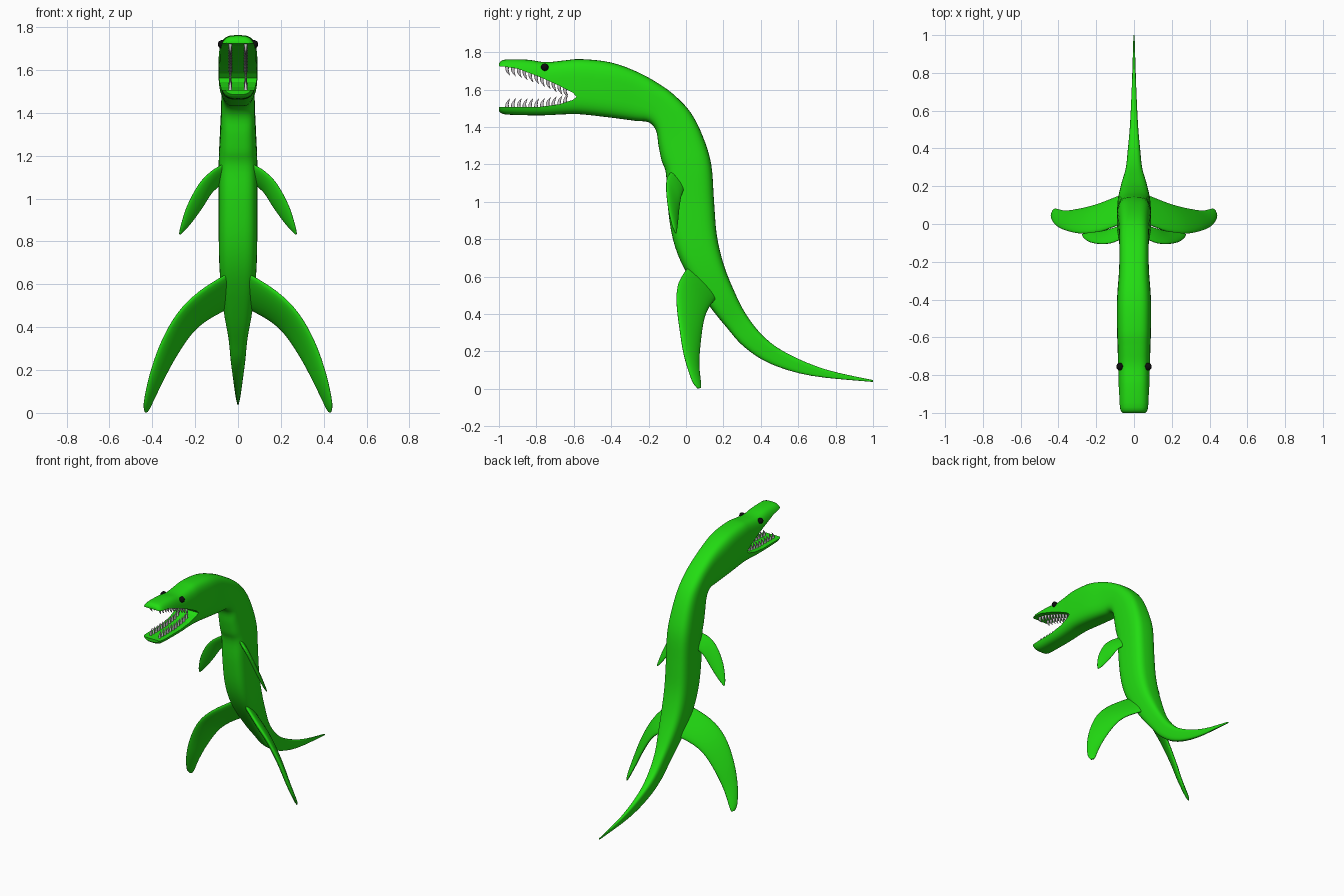
import bpy, bmesh, math
from mathutils import Vector

if "Cube" in bpy.data.objects:
    bpy.data.objects.remove(bpy.data.objects["Cube"])


def material(name, rgb):
    m = bpy.data.materials.new(name)
    m.diffuse_color = (*rgb, 1)
    m.use_nodes = True
    m.node_tree.nodes["Principled BSDF"].inputs["Base Color"].default_value = m.diffuse_color
    return m


GREEN = material("bright green skin", (0.016, 0.72, 0.006))
IVORY = material("pale grey tooth", (0.62, 0.58, 0.62))
BLACK = material("black eye", (0.004, 0.004, 0.004))


def finish(name, bm, mat, angle=50):
    bmesh.ops.recalc_face_normals(bm, faces=bm.faces)
    me = bpy.data.meshes.new(name)
    bm.to_mesh(me)
    bm.free()
    ob = bpy.data.objects.new(name, me)
    bpy.context.collection.objects.link(ob)
    if mat:
        me.materials.append(mat)
        smooth(ob, angle)
    return ob


def smooth(ob, angle):
    bpy.ops.object.select_all(action='DESELECT')
    ob.select_set(True)
    bpy.context.view_layer.objects.active = ob
    bpy.ops.object.shade_smooth_by_angle(angle=math.radians(angle))


def catmull(p, steps):
    """Smooth a list of vectors with a Catmull-Rom spline."""
    out = []
    for i in range(len(p) - 1):
        a, b, c, d = p[max(i - 1, 0)], p[i], p[i + 1], p[min(i + 2, len(p) - 1)]
        for s in range(steps):
            t = s / steps
            out.append(0.5 * (2 * b + (c - a) * t + (2 * a - 5 * b + 4 * c - d) * t * t
                              + (3 * b - a - 3 * c + d) * t ** 3))
    return out + [p[-1]]


def loft(bm, stations, power=2.0, seg=24, steps=4):
    """Skin superellipse rings; a station is (edge point, opposite edge point, half thickness)."""
    A = catmull([Vector(s[0]) for s in stations], steps)
    B = catmull([Vector(s[1]) for s in stations], steps)
    H = [v.x for v in catmull([Vector((s[2], 0, 0)) for s in stations], steps)]
    C = [(a + b) / 2 for a, b in zip(A, B)]
    rings = []
    for i, c in enumerate(C):
        tangent = C[min(i + 1, len(C) - 1)] - C[max(i - 1, 0)]
        u = (B[i] - A[i]) / 2
        n = tangent.cross(u).normalized() * H[i]
        ring = []
        for k in range(seg):
            co, si = math.cos(2 * math.pi * k / seg), math.sin(2 * math.pi * k / seg)
            e = 2 / power
            ring.append(bm.verts.new(c + u * math.copysign(abs(co) ** e, co)
                                     + n * math.copysign(abs(si) ** e, si)))
        rings.append(ring)
    for r, q in zip(rings, rings[1:]):
        for k in range(seg):
            bm.faces.new((r[k], r[(k + 1) % seg], q[(k + 1) % seg], q[k]))
    bm.faces.new(rings[0])
    bm.faces.new(rings[-1])


# Body from snout to tail: back y, z, belly y, z, half width
BODY = [
    (-1.0, 1.74, -1.0, 1.485, .076), (-.97, 1.76, -.97, 1.468, .085),
    (-.85, 1.76, -.85, 1.463, .085), (-.75, 1.747, -.75, 1.463, .085),
    (-.65, 1.756, -.65, 1.468, .087), (-.56, 1.763, -.56, 1.468, .09),
    (-.4, 1.745, -.4, 1.45, .09), (-.25, 1.69, -.27, 1.433, .08),
    (-.12, 1.615, -.2, 1.425, .077), (-.04, 1.55, -.16, 1.38, .078),
    (.03, 1.47, -.147, 1.30, .08), (.09, 1.35, -.13, 1.22, .085),
    (.135, 1.2, -.107, 1.15, .09), (.15, 1.0, -.1, 1.0, .09),
    (.165, .82, -.07, .8, .09), (.2, .67, -.005, .635, .085),
    (.25, .54, .12, .45, .068), (.32, .4, .22, .325, .045),
    (.42, .275, .31, .225, .034), (.55, .185, .45, .135, .022),
    (.75, .103, .67, .07, .012), (1.0, .047, 1.0, .037, .003)]
bm = bmesh.new()
loft(bm, [((0, a, b), (0, c, d), h) for a, b, c, d, h in BODY], power=3.4, seg=40)
body = finish("body", bm, GREEN)

# Open mouth cut through the head
UPPER = [(-1.1, 1.73), (-.98, 1.724), (-.9, 1.712), (-.78, 1.667), (-.68, 1.622), (-.605, 1.583)]
LOWER = [(-.585, 1.562), (-.605, 1.545), (-.68, 1.521), (-.78, 1.508), (-1.1, 1.506)]
bm = bmesh.new()
face = bm.faces.new([bm.verts.new((-.3, y, z)) for y, z in UPPER + LOWER])
ext = bmesh.ops.extrude_face_region(bm, geom=[face])
bmesh.ops.translate(bm, vec=(.6, 0, 0),
                    verts=[v for v in ext["geom"] if isinstance(v, bmesh.types.BMVert)])
cutter = finish("mouth_cutter", bm, None)
cutter.hide_render = True
mod = body.modifiers.new("mouth", 'BOOLEAN')
mod.operation, mod.solver, mod.object = 'DIFFERENCE', 'EXACT', cutter
smooth(body, 50)
bpy.ops.object.modifier_apply(modifier=mod.name)
bpy.data.objects.remove(cutter)
smooth(body, 40)

# Flippers: leading edge point, trailing edge point, half thickness
HIND = [((.05, .01, .65), (.04, .165, .49), .02), ((.18, -.04, .565), (.15, .12, .43), .022),
        ((.28, -.05, .465), (.225, .095, .36), .02), ((.357, -.035, .33), (.3, .078, .245), .018),
        ((.41, -.01, .18), (.36, .07, .13), .015), ((.438, .03, .05), (.408, .08, .03), .01),
        ((.435, .06, .003), (.422, .08, .005), .004)]
FORE = [((.06, -.075, 1.165), (.06, -.005, 1.08), .014), ((.12, -.1, 1.13), (.12, -.025, 1.03), .014),
        ((.18, -.105, 1.07), (.165, -.037, .96), .013), ((.235, -.095, .97), (.21, -.043, .897), .011),
        ((.265, -.075, .88), (.245, -.048, .855), .008), ((.275, -.058, .835), (.268, -.052, .832), .003)]
for side, s in (("left", 1), ("right", -1)):
    for part, pts in (("hind_flipper", HIND), ("front_flipper", FORE)):
        bm = bmesh.new()
        loft(bm, [((a[0] * s, a[1], a[2]), (b[0] * s, b[1], b[2]), h) for a, b, h in pts])
        finish(f"{side}_{part}", bm, GREEN, 70)
    # Eye
    bm = bmesh.new()
    bmesh.ops.create_uvsphere(bm, u_segments=16, v_segments=10, radius=.02)
    bmesh.ops.translate(bm, vec=(.074 * s, -.755, 1.72), verts=bm.verts)
    finish(f"{side}_eye", bm, BLACK, 60)


def edge_z(edge, y):
    for (y0, z0), (y1, z1) in zip(edge, edge[1:]):
        if y0 <= y <= y1:
            return z0 + (z1 - z0) * (y - y0) / (y1 - y0)


# Hooked teeth in two rows on each jaw: backward bend, distance from gum, half length, half width
TOOTH = [(0, -.008, .011, .009), (-.002, .012, .009, .007), (.004, .03, .006, .005), (.014, .046, .001, .001)]
for name, edge, d in (("upper_teeth", UPPER, -1), ("lower_teeth", LOWER[::-1], 1)):
    bm = bmesh.new()
    for i in range(11):
        y = -.955 + i * .031
        z = edge_z(edge, y)
        for x in (-.036, .036):
            loft(bm, [((x, y + b - r, z + d * h), (x, y + b + r, z + d * h), w)
                      for b, h, r, w in TOOTH], seg=8, steps=2)
    finish(name, bm, IVORY, 60)
